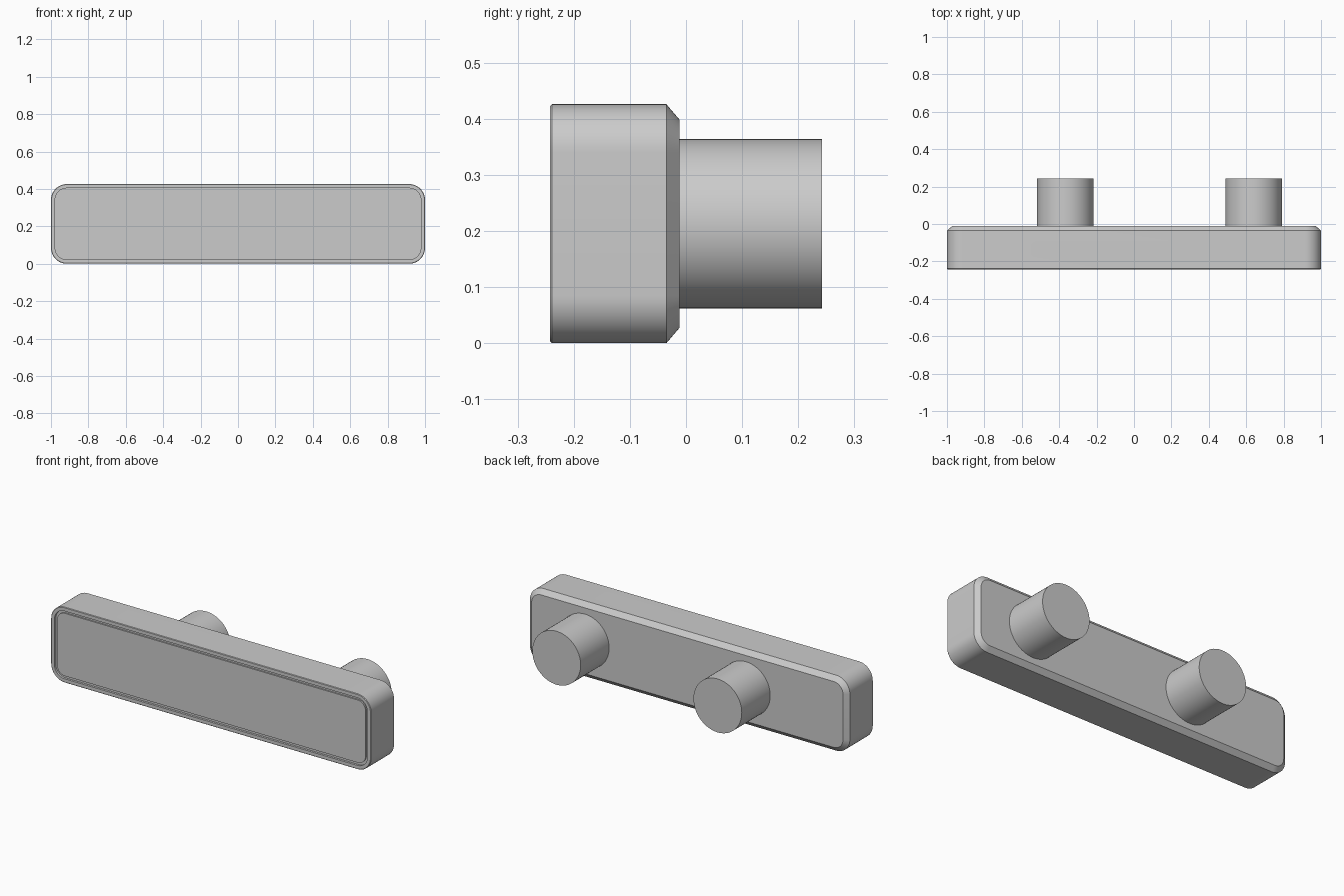
import bpy, math
from mathutils import Matrix, Vector

cube = bpy.data.objects.get("Cube")
if cube:
    bpy.data.objects.remove(cube)

grey = bpy.data.materials.new("satin grey")
grey.use_nodes = True
COLOUR = (0.6, 0.6, 0.6, 1)
grey.diffuse_color = COLOUR
grey.node_tree.nodes["Principled BSDF"].inputs["Base Color"].default_value = COLOUR

MID_Z = 0.213   # height of the centre line
SLOT_Y = -0.135


def rounded_rect(w, h, r, steps=12):
    """Outline of a rounded rectangle centred on the origin."""
    pts = []
    for i, (sx, sy) in enumerate([(1, 1), (-1, 1), (-1, -1), (1, -1)]):
        for k in range(steps + 1):
            a = math.pi / 2 * (i + k / steps)
            pts.append((sx * (w / 2 - r) + r * math.cos(a),
                        sy * (h / 2 - r) + r * math.sin(a)))
    return pts


def loft(name, rings):
    """Join matching rings of points into a closed solid."""
    n = len(rings[0])
    verts = [p for ring in rings for p in ring]
    faces = [list(range(n))[::-1],
             list(range(n * (len(rings) - 1), n * len(rings)))]
    for r in range(len(rings) - 1):
        for i in range(n):
            j = (i + 1) % n
            faces.append([r * n + i, r * n + j, (r + 1) * n + j, (r + 1) * n + i])
    mesh = bpy.data.meshes.new(name)
    mesh.from_pydata(verts, [], faces)
    mesh.materials.append(grey)
    obj = bpy.data.objects.new(name, mesh)
    bpy.context.collection.objects.link(obj)
    return obj


def smooth(obj):
    bpy.ops.object.select_all(action='DESELECT')
    obj.select_set(True)
    bpy.context.view_layer.objects.active = obj
    bpy.ops.object.shade_smooth_by_angle(angle=math.radians(25))


def case_ring(inset, y):
    outline = rounded_rect(2 - 2 * inset, 0.426 - 2 * inset, 0.085 - inset)
    return [(x, y, MID_Z + z) for x, z in outline]


# Case: chamfered back, rim, groove and front panel
case = loft("case", [case_ring(*s) for s in [
    (0.027, -0.012), (0, -0.035), (0, -0.239), (0.003, -0.242),
    (0.022, -0.242), (0.022, -0.230), (0.036, -0.230), (0.036, -0.238)]])


def cut(name, centre, w, h, r, depth, turn=Matrix()):
    """Sink a rounded pocket of the given half depth into the case."""
    outline = rounded_rect(w, h, r)
    place = Matrix.Translation(centre) @ turn
    cutter = loft(name, [[place @ Vector((x, y, z)) for x, y in outline]
                         for z in (depth, -depth)])
    mod = case.modifiers.new(name, 'BOOLEAN')
    mod.operation = 'DIFFERENCE'
    mod.solver = 'EXACT'
    mod.object = cutter
    bpy.context.view_layer.objects.active = case
    bpy.ops.object.modifier_apply(modifier=name)
    bpy.data.objects.remove(cutter)


# Long top slot with a small hole at each end of its floor
TOP = 0.426
cut("top_slot", (0, SLOT_Y, TOP), 0.95, 0.06, 0.0299, 0.04)
for x in (-0.445, 0.445):
    cut("slot_hole", (x, SLOT_Y, TOP - 0.04), 0.034, 0.034, 0.0169, 0.02)

# Pair of slots underneath
for x in (-0.24, 0.24):
    cut("bottom_slot", (x, SLOT_Y, 0), 0.46, 0.04, 0.004, 0.04)

# Upright socket on the right-hand end
cut("side_socket", (-1, -0.138, MID_Z), 0.17, 0.07, 0.0349, 0.06,
    Matrix.Rotation(math.pi / 2, 4, 'Y'))
smooth(case)

# Round mounting posts on the back
for side, x in (("right", -0.367), ("left", 0.64)):
    bpy.ops.mesh.primitive_cylinder_add(
        vertices=64, radius=0.151, depth=0.254,
        location=(x, 0.115, MID_Z), rotation=(math.pi / 2, 0, 0))
    post = bpy.context.object
    post.name = side + "_post"
    post.data.materials.append(grey)
    smooth(post)
